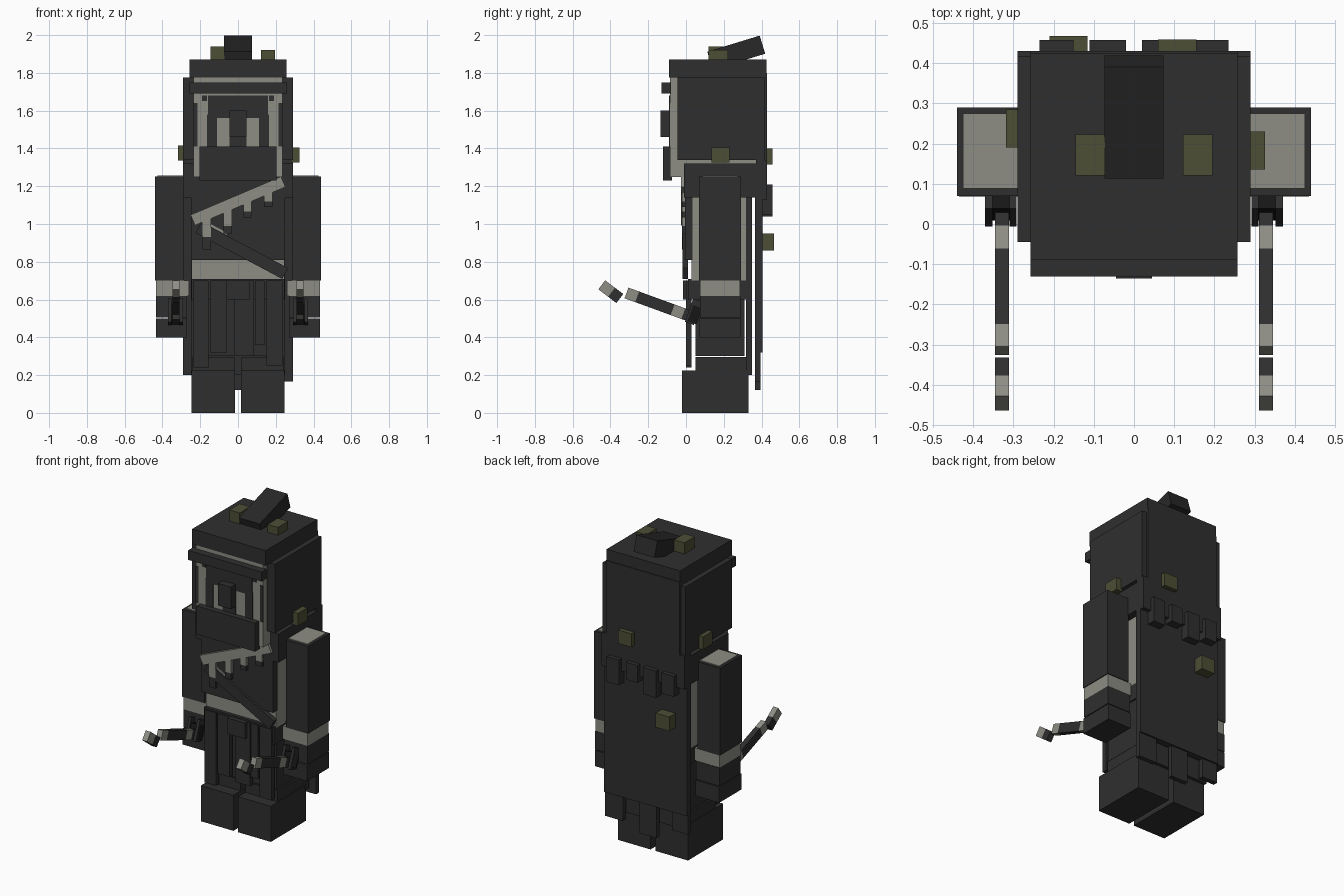
import bpy
import math
from mathutils import Matrix, Vector

cube = bpy.data.objects.get("Cube")
if cube:
    bpy.data.objects.remove(cube, do_unlink=True)


def material(name, rgb):
    m = bpy.data.materials.new(name)
    m.use_nodes = True
    m.diffuse_color = (*rgb, 1)
    b = m.node_tree.nodes["Principled BSDF"]
    b.inputs["Base Color"].default_value = (*rgb, 1)
    b.inputs["Roughness"].default_value = 0.9
    return m


DARK = material("charcoal_cloth", (0.028, 0.028, 0.028))
BUN = material("dark_hair", (0.021, 0.021, 0.021))
BLACK = material("black_metal", (0.008, 0.008, 0.008))
PALE = material("pale_grey", (0.27, 0.27, 0.235))
OLIVE = material("olive", (0.075, 0.077, 0.036))

CORNERS = [(x, y, z) for x in (-.5, .5) for y in (-.5, .5) for z in (-.5, .5)]
FACES = [(0, 1, 3, 2), (4, 6, 7, 5), (0, 4, 5, 1), (2, 3, 7, 6), (0, 2, 6, 4), (1, 5, 7, 3)]


def block(name, center, size, mat, axis='X', angle=0):
    """Box with an optional rotation in degrees about one axis."""
    rot = Matrix.Rotation(math.radians(angle), 3, axis)
    pts = [Vector(center) + rot @ Vector([c * s for c, s in zip(p, size)]) for p in CORNERS]
    mesh = bpy.data.meshes.new(name)
    mesh.from_pydata(pts, [], FACES)
    mesh.materials.append(mat)
    ob = bpy.data.objects.new(name, mesh)
    bpy.context.collection.objects.link(ob)
    return ob


def box(name, x, y, z, mat):
    """Box from its (min, max) range on each axis."""
    r = (x, y, z)
    return block(name, [(a + b) / 2 for a, b in r], [b - a for a, b in r], mat)


def pair(name, x, y, z, mat):
    """Mirrored boxes on both sides."""
    box("left_" + name, x, y, z, mat)
    box("right_" + name, (-x[1], -x[0]), y, z, mat)


# Head and face markings
box("head", (-.235, .235), (-.085, .40), (1.25, 1.79), PALE)
box("forehead_paint", (-.16, .16), (-.090, -.084), (1.58, 1.68), DARK)
box("nose_paint", (-.045, .045), (-.090, -.084), (1.40, 1.58), DARK)
pair("cheek_paint", (.112, .165), (-.090, -.084), (1.40, 1.58), DARK)
pair("brow_paint", (.165, .19), (-.090, -.084), (1.65, 1.68), DARK)
pair("eye_paint", (.045, .112), (-.090, -.084), (1.56, 1.58), DARK)
pair("face_edge", (.215, .237), (-.089, -.084), (1.41, 1.64), DARK)
box("nose", (-.045, .045), (-.135, -.08), (1.46, 1.60), DARK)
box("mouth_mask", (-.205, .205), (-.122, -.075), (1.23, 1.41), DARK)
box("brow_band", (-.257, .257), (-.13, -.08), (1.69, 1.75), DARK)

# Hood, hair bun and olive patches
box("hood_top", (-.257, .257), (-.09, .425), (1.775, 1.87), DARK)
box("hood_back", (-.257, .257), (.39, .43), (1.34, 1.80), DARK)
pair("hood_side", (.23, .29), (-.045, .418), (1.34, 1.775), DARK)
block("hair_bun", (0, .266, 1.907), (.146, .29, .10), BUN, 'X', 17)
box("right_top_patch", (-.145, -.072), (.12, .223), (1.85, 1.94), OLIVE)
box("left_top_patch", (.122, .195), (.12, .223), (1.85, 1.92), OLIVE)
box("right_side_patch", (-.318, -.28), (.19, .285), (1.335, 1.415), OLIVE)
box("left_side_patch", (.28, .325), (.135, .23), (1.325, 1.405), OLIVE)
box("hood_back_patch", (.06, .155), (.42, .458), (1.315, 1.40), OLIVE)
box("cape_patch", (-.21, -.115), (.39, .467), (.86, .95), OLIVE)

# Torso and coat
box("torso", (-.245, .245), (.03, .32), (.70, 1.28), PALE)
box("coat_front", (-.25, .25), (-.005, .035), (.81, 1.25), DARK)
box("coat_back", (-.25, .25), (.318, .35), (.20, 1.25), DARK)
box("shoulder_cape", (-.29, .29), (-.01, .42), (1.14, 1.32), DARK)
box("shoulder_cape_back", (-.29, .29), (.37, .43), (1.13, 1.34), DARK)

# Ammunition strap, hanging tabs and crossing belt
block("pale_strap", (0, -.012, 1.122), (.52, .03, .06), PALE, 'Y', -23)
for x, low, mid, top in ((-.165, .865, .93, 1.04), (-.055, .95, .99, 1.08),
                         (.05, 1.035, 1.065, 1.12), (.16, 1.09, 1.12, 1.18)):
    box("tab", (x - .022, x + .022), (-.022, .0), (mid, top), PALE)
    box("tab_tip", (x - .022, x + .022), (-.022, .0), (low, mid), DARK)
block("pale_belt_edge", (-.13, -.006, .985), (.16, .01, .012), PALE, 'Y', 28)
block("crossing_belt", (.02, -.004, .86), (.52, .03, .065), DARK, 'Y', 28)

# Hips, buckle and hanging coat panels
box("hips", (-.245, .245), (.01, .325), (.60, .71), DARK)
box("buckle", (-.06, .062), (-.017, .02), (.60, .70), DARK)
for x0, x1, low in ((-.235, -.155, .24), (-.145, -.06, .32), (-.02, .085, .30),
                    (.09, .14, .36), (.15, .235, .25)):
    box("coat_panel", (x0, x1), (.0, .03), (low, .70), DARK)

# Legs and boots
pair("leg", (.018, .235), (.05, .31), (.30, .65), DARK)
pair("boot_shaft", (.018, .24), (.05, .32), (.20, .295), DARK)
pair("boot", (.017, .245), (-.022, .33), (0, .225), DARK)

# Long cape with a ragged hem
box("cape", (-.29, .29), (.365, .405), (.32, 1.20), DARK)
for x0, x1, low in ((-.29, -.18, .20), (-.07, .05, .12), (.165, .29, .165)):
    box("cape_hem", (x0, x1), (.365, .395), (low, .32), DARK)
for x0, x1, low in ((-.235, -.15, 1.08), (-.11, -.02, 1.04),
                    (.02, .10, 1.10), (.15, .235, 1.05)):
    box("shoulder_tatter", (x0, x1), (.40, .457), (low, 1.21), DARK)

# Arms
pair("sleeve", (.285, .44), (.07, .29), (.70, 1.252), DARK)
pair("shoulder_top", (.285, .425), (.088, .275), (1.25, 1.257), PALE)
pair("wrist_band", (.26, .435), (.075, .285), (.62, .70), PALE)
pair("forearm", (.27, .435), (.075, .288), (.505, .62), DARK)
pair("hand", (.27, .435), (.068, .29), (.40, .50), DARK)

# Hooked hand weapons, built from alternating segments
TILT = math.atan2(-.135, .37)
HOOK = math.atan2(-.072, .095)


def segments(name, x, start, angle, marks):
    """Row of blocks in the yz plane; marks are (from, to, material)."""
    for a, b, mat in marks:
        d = (a + b) / 2
        block(name, (x, start[0] + d * math.cos(angle), start[1] + d * math.sin(angle)),
              (.035, b - a, .06), mat, 'X', math.degrees(angle))


for side, s in (("left", 1), ("right", -1)):
    x = .328 * s
    segments(side + "_rod", x, (-.315, .635), TILT,
             ((0, .06, PALE), (.06, .26, DARK), (.26, .32, PALE), (.32, .40, DARK)))
    segments(side + "_hook", x, (-.446, .678), HOOK, ((0, .065, PALE), (.065, .12, DARK)))
    block(side + "_guard", (x + .003 * s, .047, .52), (.078, .05, .09), BLACK, 'X', -20)
    for dx in (-.03, .03):
        block(side + "_guard_prong", (x + .003 * s + dx, .04, .535), (.018, .05, .13), DARK, 'X', -20)
